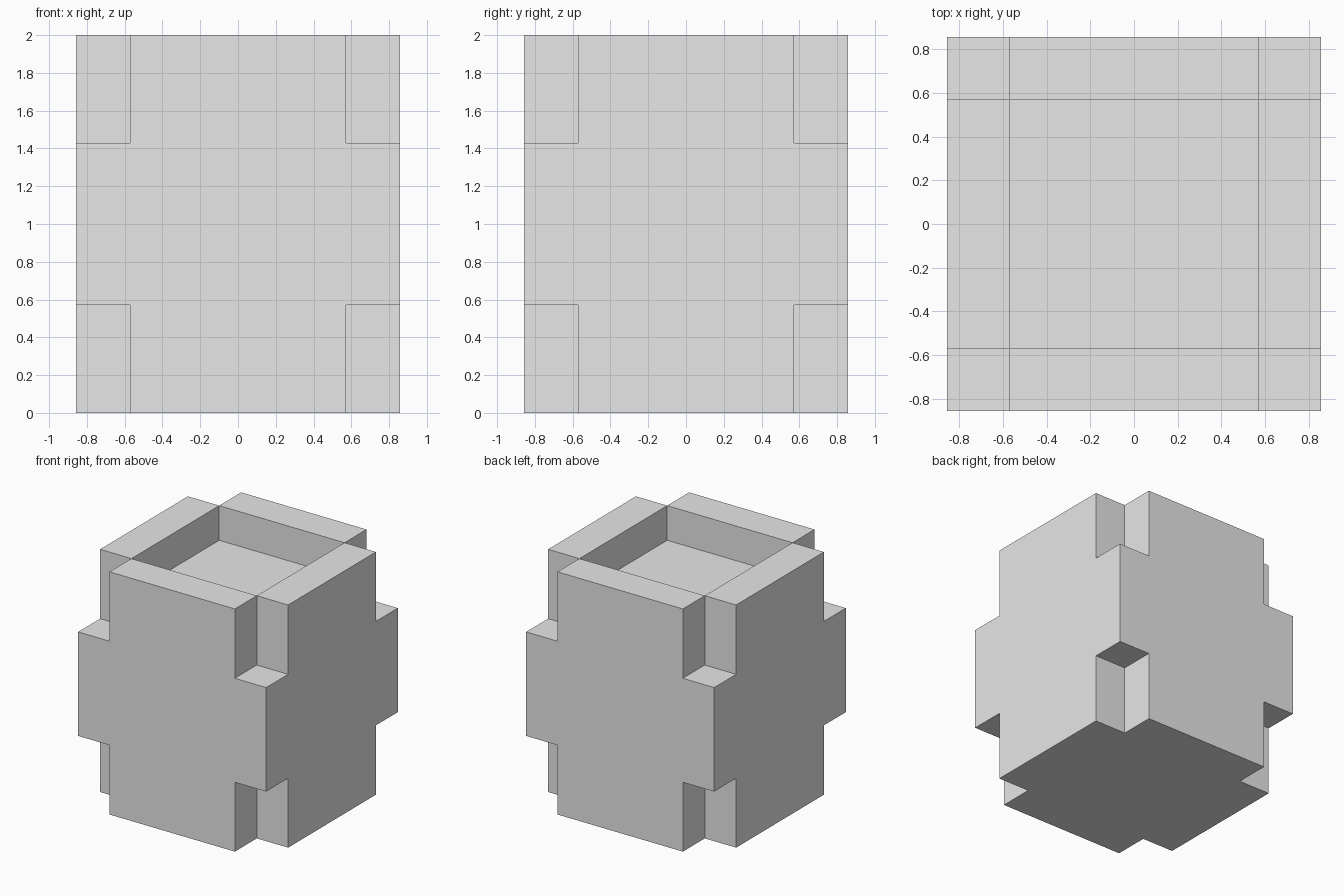
import bpy, bmesh, math
from itertools import product

# Remove the default cube
cube = bpy.data.objects.get("Cube")
if cube:
    bpy.data.objects.remove(cube, do_unlink=True)

# Single plain grey
grey = bpy.data.materials.new("light_grey")
grey.use_nodes = True
colour = (0.8, 0.8, 0.8, 1)
grey.diffuse_color = colour
grey.node_tree.nodes["Principled BSDF"].inputs["Base Color"].default_value = colour

# Block layout in whole units, seven units tall
UNIT = 2 / 7
SIDE = (-3, -2, 2, 3)
LEVELS = (0, 2, 5, 6, 7)
AXES = (SIDE, SIDE, LEVELS)


def solid(cell):
    """Full middle band, notched corners above and below, recess in the top."""
    if any(not 0 <= cell[a] < len(AXES[a]) - 1 for a in range(3)):
        return False
    i, j, k = cell
    corner = i != 1 and j != 1
    centre = i == 1 and j == 1
    if corner:
        return k == 1
    return not (centre and k == 3)


# Skin the outside of the solid cells
bm = bmesh.new()
verts = {}


def vert(index):
    if index not in verts:
        verts[index] = bm.verts.new([AXES[a][index[a]] * UNIT for a in range(3)])
    return verts[index]


for cell in product(range(3), range(3), range(4)):
    if not solid(cell):
        continue
    for axis, step in product(range(3), (-1, 1)):
        neighbour = list(cell)
        neighbour[axis] += step
        if solid(neighbour):
            continue
        u, v = (axis + 1) % 3, (axis + 2) % 3
        loop = []
        for du, dv in ((0, 0), (1, 0), (1, 1), (0, 1)):
            index = list(cell)
            index[axis] += step > 0
            index[u] += du
            index[v] += dv
            loop.append(vert(tuple(index)))
        bm.faces.new(loop if step > 0 else loop[::-1])

# Merge flat neighbours into clean panels
bmesh.ops.dissolve_limit(bm, angle_limit=math.radians(1),
                         verts=bm.verts[:], edges=bm.edges[:])

mesh = bpy.data.meshes.new("notched_block")
bm.to_mesh(mesh)
bm.free()
mesh.materials.append(grey)
block = bpy.data.objects.new("notched_block", mesh)
bpy.context.collection.objects.link(block)
